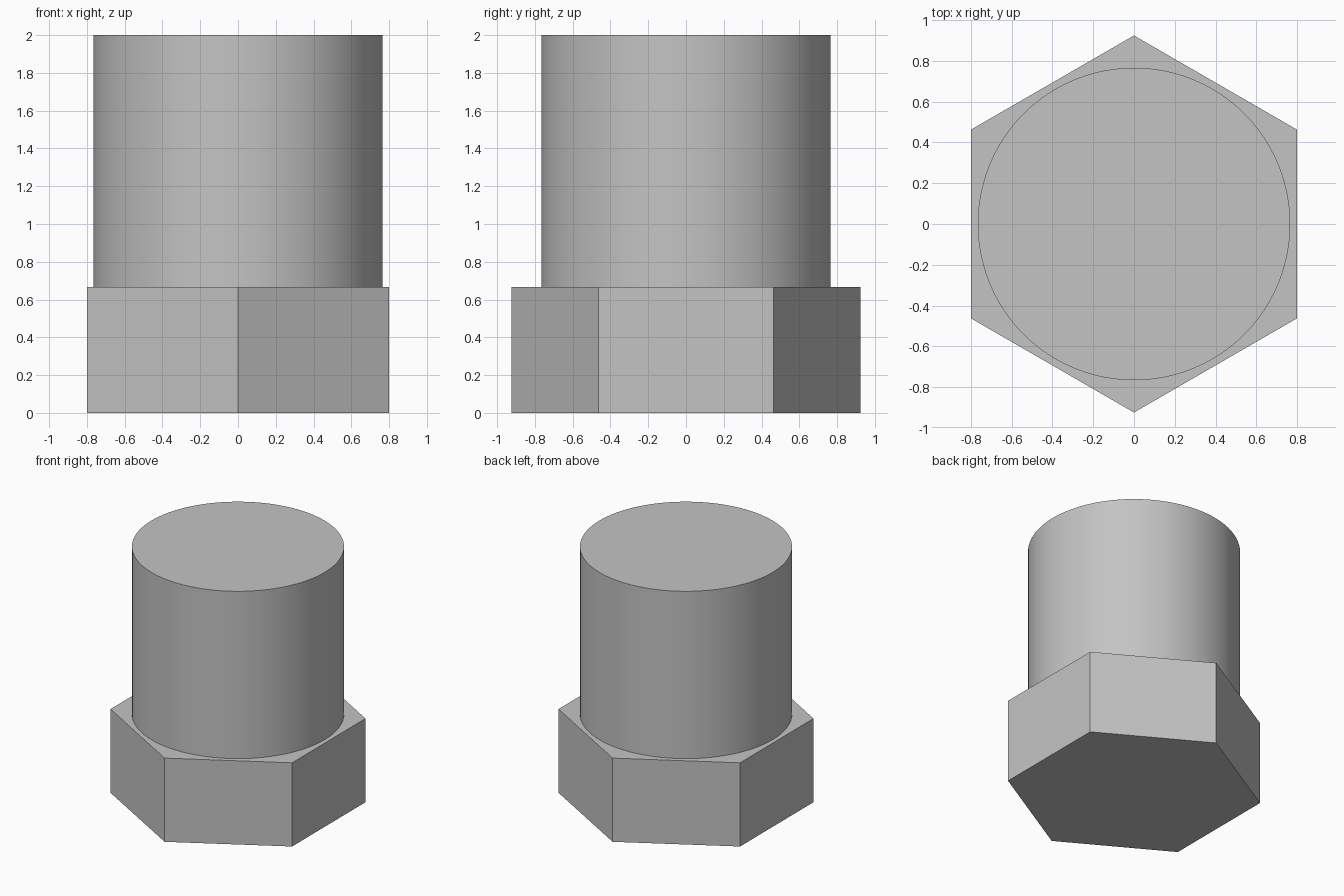
import bpy
import bmesh
from math import cos, sin, pi, radians

cube = bpy.data.objects.get("Cube")
if cube:
    bpy.data.objects.remove(cube, do_unlink=True)

# Single plain metal colour
steel = bpy.data.materials.new("steel_grey")
steel.use_nodes = True
colour = (0.55, 0.55, 0.55, 1)
steel.diffuse_color = colour
steel.node_tree.nodes["Principled BSDF"].inputs["Base Color"].default_value = colour


def prism(name, sides, radius, bottom, top):
    """Upright regular prism with one corner pointing along +y."""
    bm = bmesh.new()
    angles = [pi / 2 + 2 * pi * i / sides for i in range(sides)]
    base = bm.faces.new([bm.verts.new((radius * cos(a), radius * sin(a), bottom))
                         for a in angles])
    side = bmesh.ops.extrude_face_region(bm, geom=[base], use_keep_orig=True)
    raised = [g for g in side["geom"] if isinstance(g, bmesh.types.BMVert)]
    bmesh.ops.translate(bm, verts=raised, vec=(0, 0, top - bottom))
    bmesh.ops.recalc_face_normals(bm, faces=bm.faces)
    mesh = bpy.data.meshes.new(name)
    bm.to_mesh(mesh)
    bm.free()
    mesh.materials.append(steel)
    obj = bpy.data.objects.new(name, mesh)
    bpy.context.collection.objects.link(obj)
    return obj


HEAD_TOP = 0.667

# Hexagonal head with flat, sharp faces
prism("hex_head", 6, 0.924, 0, HEAD_TOP)

# Smooth round shank standing on the head
shank = prism("shank", 96, 0.766, HEAD_TOP, 2)
bpy.ops.object.select_all(action="DESELECT")
shank.select_set(True)
bpy.context.view_layer.objects.active = shank
bpy.ops.object.shade_smooth_by_angle(angle=radians(30))
